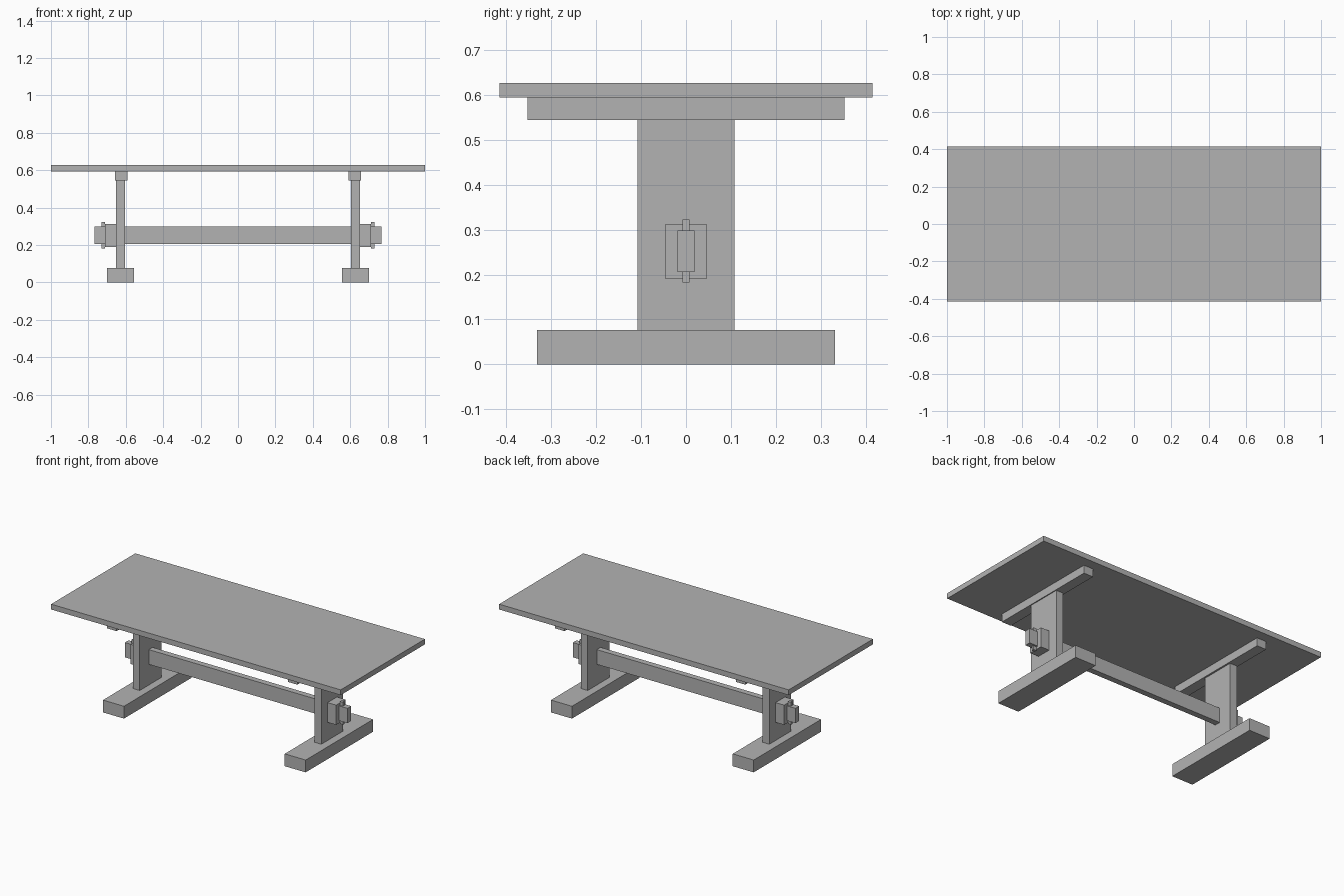
import bpy

cube = bpy.data.objects.get("Cube")
if cube:
    bpy.data.objects.remove(cube, do_unlink=True)

# One plain grey for the whole table
grey = bpy.data.materials.new("plain_grey")
grey.use_nodes = True
colour = (0.45, 0.45, 0.45, 1)
grey.diffuse_color = colour
grey.node_tree.nodes["Principled BSDF"].inputs["Base Color"].default_value = colour


def box(name, x, y_half, z):
    """Block spanning x and z ranges, centred on y."""
    bpy.ops.mesh.primitive_cube_add(
        size=1, location=((x[0] + x[1]) / 2, 0, (z[0] + z[1]) / 2))
    ob = bpy.context.object
    ob.name = name
    ob.scale = (x[1] - x[0], 2 * y_half, z[1] - z[0])
    bpy.ops.object.transform_apply(location=False, rotation=False, scale=True)
    ob.data.materials.append(grey)
    return ob


# Top board and the stretcher whose tenons pass through both posts
box("table_top", (-1, 1), 0.415, (0.594, 0.627))
box("stretcher", (-0.768, 0.768), 0.0185, (0.206, 0.298))

# Trestle parts, given for the left end: x range, half depth, z range
trestle = {
    "foot": ((0.555, 0.70), 0.332, (0, 0.077)),
    "post": ((0.603, 0.651), 0.108, (0.077, 0.544)),
    "cleat": ((0.592, 0.657), 0.353, (0.544, 0.594)),
    "tenon_collar": ((0.651, 0.71), 0.046, (0.19, 0.313)),
    "wedge": ((0.71, 0.731), 0.008, (0.182, 0.322)),
}
for part, (x, y_half, z) in trestle.items():
    box("left_" + part, x, y_half, z)
    box("right_" + part, (-x[1], -x[0]), y_half, z)
